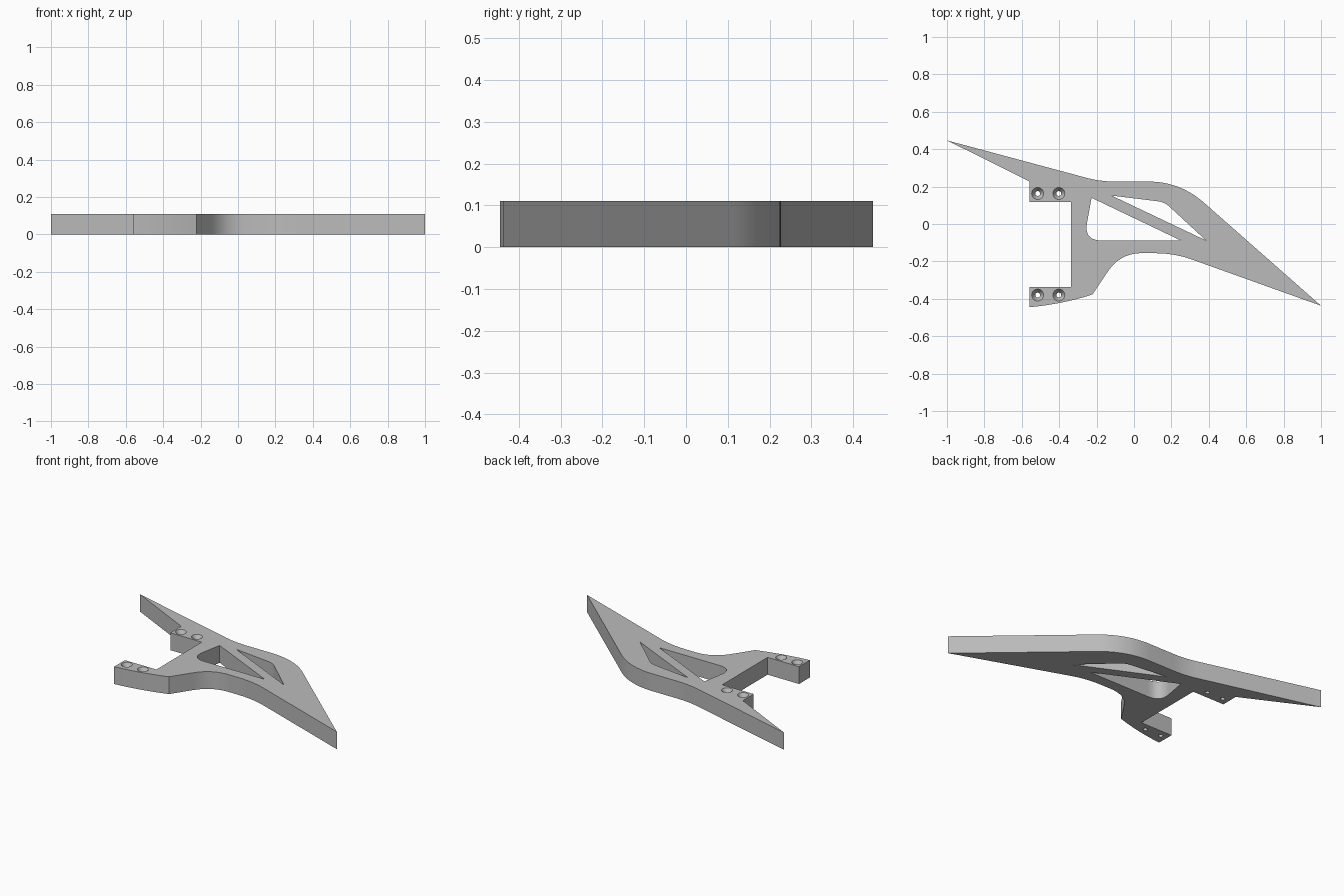
import bpy, bmesh
from mathutils import Vector, Matrix

THICK = 0.11

cube = bpy.data.objects.get("Cube")
if cube:
    bpy.data.objects.remove(cube, do_unlink=True)

grey = bpy.data.materials.new("plain grey")
grey.use_nodes = True
colour = (0.5, 0.5, 0.5, 1)
grey.diffuse_color = colour
grey.node_tree.nodes["Principled BSDF"].inputs["Base Color"].default_value = colour


def rounded(corners, steps=14):
    """Corners are (x, y) when sharp or (x, y, tangent length) when rounded."""
    path = []
    for i, corner in enumerate(corners):
        c = Vector(corner[:2])
        if len(corner) == 2:
            path.append(c)
            continue
        before = Vector(corners[i - 1][:2])
        after = Vector(corners[(i + 1) % len(corners)][:2])
        a = c + (before - c).normalized() * corner[2]
        b = c + (after - c).normalized() * corner[2]
        for k in range(steps + 1):
            t = k / steps
            path.append(a * (1 - t) ** 2 + c * 2 * t * (1 - t) + b * t ** 2)
    return path


# Outer profile, from the rear tip anticlockwise
outline = [
    (-1, 0.447), (-0.558, 0.227), (-0.558, 0.118), (-0.337, 0.118),
    (-0.337, -0.337), (-0.558, -0.337), (-0.558, -0.445),
    (-0.38, -0.426, 0.155), (-0.222, -0.377), (-0.073, -0.155, 0.118),
    (0.218, -0.157, 0.1), (1, -0.437), (0.246, 0.227, 0.17),
    (-0.18, 0.227, 0.08),
]
# Openings either side of the diagonal strut
large_window = [(-0.227, 0.14), (-0.268, -0.088, 0.095), (0.25, -0.088)]
small_window = [(-0.12, 0.152), (0.385, -0.088), (0.163, 0.117, 0.035)]

# Flat plate with windows
profile = bpy.data.curves.new("plate_profile", "CURVE")
profile.dimensions = "2D"
profile.fill_mode = "BOTH"
profile.extrude = THICK / 2
for corners in (outline, large_window, small_window):
    path = rounded(corners)
    spline = profile.splines.new("POLY")
    spline.points.add(len(path) - 1)
    for point, p in zip(spline.points, path):
        point.co = (p.x, p.y, 0, 1)
    spline.use_cyclic_u = True
plate = bpy.data.objects.new("bracket_plate", profile)
bpy.context.collection.objects.link(plate)
bpy.ops.object.select_all(action="DESELECT")
plate.select_set(True)
bpy.context.view_layer.objects.active = plate
bpy.ops.object.convert(target="MESH")
plate = bpy.context.view_layer.objects.active

bm = bmesh.new()
bm.from_mesh(plate.data)
bmesh.ops.remove_doubles(bm, verts=bm.verts, dist=0.0005)
bmesh.ops.translate(bm, verts=bm.verts, vec=(0, 0, THICK / 2))
bmesh.ops.recalc_face_normals(bm, faces=bm.faces)
bm.to_mesh(plate.data)
bm.free()


# Countersunk screw holes: revolve one profile as the cutter
def add_hole(bm, x, y, sides=24):
    rings = [(0.013, -0.05), (0.013, THICK - 0.03), (0.032, THICK), (0.032, THICK + 0.05)]
    loops = []
    for r, z in rings:
        made = bmesh.ops.create_circle(bm, segments=sides, radius=r,
                                       matrix=Matrix.Translation((x, y, z)))
        loops.append(made["verts"])
    for low, high in zip(loops, loops[1:]):
        for i in range(sides):
            j = (i + 1) % sides
            bm.faces.new((low[i], low[j], high[j], high[i]))
    bm.faces.new(loops[0])
    bm.faces.new(loops[-1])


bm = bmesh.new()
for x in (-0.515, -0.402):
    for y in (0.163, -0.38):
        add_hole(bm, x, y)
bmesh.ops.recalc_face_normals(bm, faces=bm.faces)
cutter_mesh = bpy.data.meshes.new("screw_hole_cutter")
bm.to_mesh(cutter_mesh)
bm.free()
cutter = bpy.data.objects.new("screw_hole_cutter", cutter_mesh)
cutter.hide_render = True
bpy.context.collection.objects.link(cutter)

cut = plate.modifiers.new("screw_holes", "BOOLEAN")
cut.operation = "DIFFERENCE"
cut.solver = "EXACT"
cut.object = cutter
bpy.ops.object.modifier_apply(modifier=cut.name)
bpy.data.objects.remove(cutter, do_unlink=True)

plate.data.materials.clear()
plate.data.materials.append(grey)
bpy.ops.object.shade_smooth_by_angle(angle=0.5)
